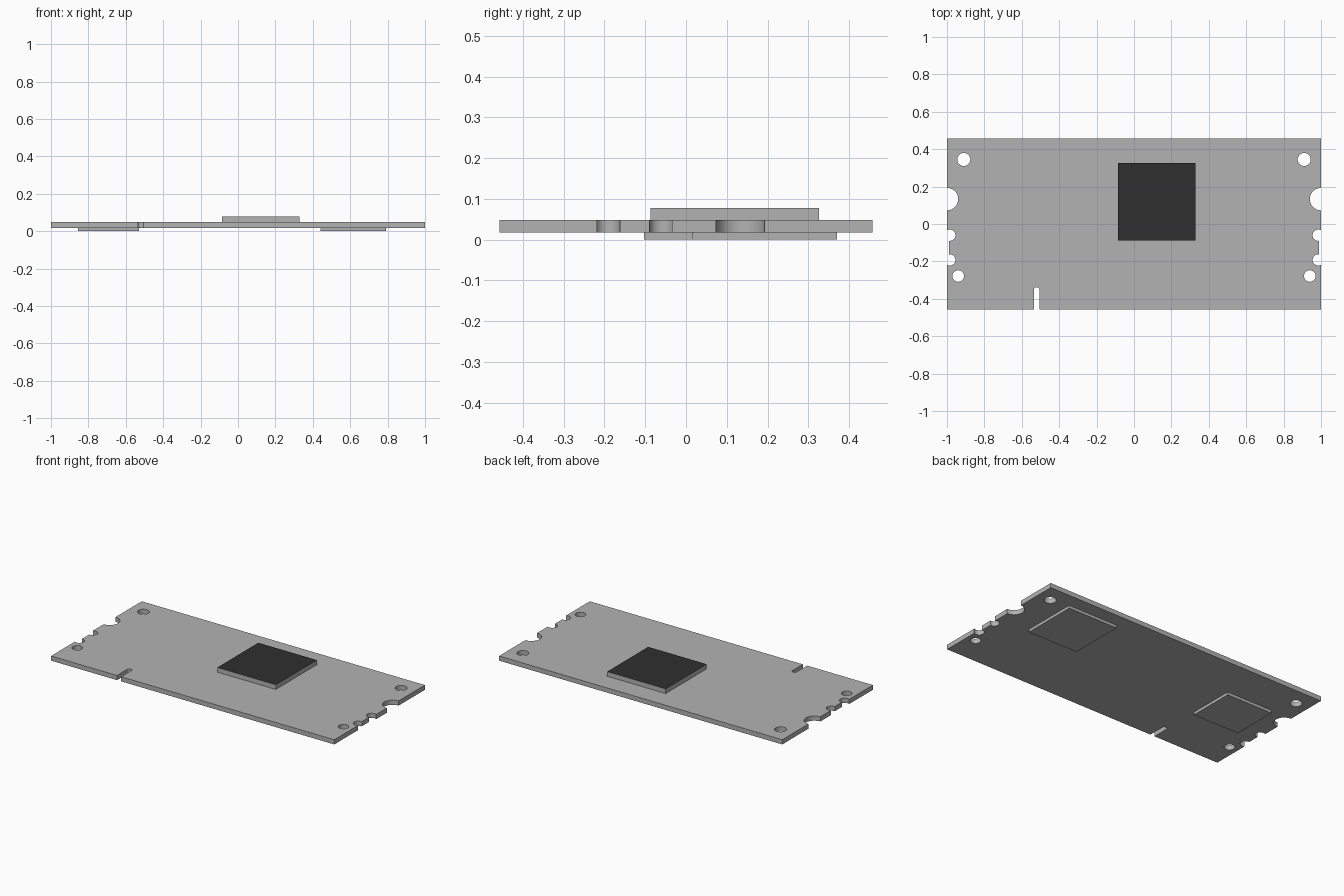
import bpy, bmesh, math

cube = bpy.data.objects.get("Cube")
if cube:
    bpy.data.objects.remove(cube, do_unlink=True)


def material(name, value):
    m = bpy.data.materials.new(name)
    m.use_nodes = True
    m.diffuse_color = (value, value, value, 1)
    m.node_tree.nodes["Principled BSDF"].inputs["Base Color"].default_value = (value, value, value, 1)
    return m


grey = material("board grey", 0.45)
black = material("chip black", 0.029)


def arc(cx, cy, r, start, end, steps=20):
    """Points along an arc, angles in degrees."""
    return [(cx + r * math.cos(math.radians(start + (end - start) * i / steps)),
             cy + r * math.sin(math.radians(start + (end - start) * i / steps)))
            for i in range(steps + 1)]


def add_object(name, bm, mats):
    mesh = bpy.data.meshes.new(name)
    bm.to_mesh(mesh)
    bm.free()
    for m in mats:
        mesh.materials.append(m)
    ob = bpy.data.objects.new(name, mesh)
    bpy.context.collection.objects.link(ob)
    return ob


def plate(name, loops, z0, z1):
    """Solid plate from an outline and hole loops."""
    curve = bpy.data.curves.new(name + "_profile", 'CURVE')
    curve.dimensions = '2D'
    curve.fill_mode = 'BOTH'
    curve.extrude = (z1 - z0) / 2
    for pts in loops:
        spline = curve.splines.new('POLY')
        spline.points.add(len(pts) - 1)
        for p, (x, y) in zip(spline.points, pts):
            p.co = (x, y, 0, 1)
        spline.use_cyclic_u = True
    temp = bpy.data.objects.new(name + "_profile", curve)
    mesh = bpy.data.meshes.new_from_object(temp)
    bm = bmesh.new()
    bm.from_mesh(mesh)
    bpy.data.objects.remove(temp)
    bpy.data.curves.remove(curve)
    bpy.data.meshes.remove(mesh)
    bmesh.ops.remove_doubles(bm, verts=bm.verts, dist=1e-5)
    bmesh.ops.recalc_face_normals(bm, faces=bm.faces)
    bmesh.ops.translate(bm, verts=bm.verts, vec=(0, 0, (z0 + z1) / 2))
    for f in bm.faces:
        f.material_index = 0
    return add_object(name, bm, [grey])


def box(name, x0, x1, y0, y1, z0, z1, top=None):
    bm = bmesh.new()
    bmesh.ops.create_cube(bm, size=1)
    bmesh.ops.scale(bm, verts=bm.verts, vec=(x1 - x0, y1 - y0, z1 - z0))
    bmesh.ops.translate(bm, verts=bm.verts,
                        vec=((x0 + x1) / 2, (y0 + y1) / 2, (z0 + z1) / 2))
    bm.normal_update()
    if top:
        for f in bm.faces:
            f.material_index = 1 if f.normal.z > 0.5 else 0
    return add_object(name, bm, [grey, top] if top else [grey])


# Notched short edge, going up the +x side
HALF_Y = 0.457
cx, r = 0.985, 0.03
mouth = math.degrees(math.acos((1 - cx) / r))
inner = math.degrees(math.acos((0.988 - cx) / r))
side = [(1, -HALF_Y)]
side += arc(cx, -0.192, r, 360 - mouth, inner)      # lower small notch
side += arc(cx, -0.06, r, 360 - inner, mouth)       # upper small notch
side += arc(1, 0.133, 0.06, 270, 90)                # large notch
side += [(1, HALF_Y)]

# Full outline: right edge, mirrored left edge, key slot in the front edge
slot_x, slot_r, slot_y = -0.52, 0.015, -0.353
outline = side + [(-x, y) for x, y in reversed(side)]
outline += [(slot_x - slot_r, -HALF_Y)]
outline += arc(slot_x, slot_y, slot_r, 180, 0)
outline += [(slot_x + slot_r, -HALF_Y)]

holes = []
for s in (-1, 1):
    holes.append(arc(s * 0.91, 0.345, 0.035, 0, 348.75, 31))
    holes.append(arc(s * 0.94, -0.278, 0.031, 0, 348.75, 31))

board = plate("circuit_board", [outline] + holes, 0.018, 0.048)

# Chips: one above, two below
box("top_chip", -0.085, 0.328, -0.087, 0.326, 0.048, 0.078, black)
box("bottom_chip_left", 0.44, 0.79, 0.015, 0.37, 0.0, 0.018)
box("bottom_chip_right", -0.855, -0.53, -0.103, 0.195, 0.0, 0.018)

# Smooth hole and notch walls, keep the rims sharp
bpy.ops.object.select_all(action='DESELECT')
board.select_set(True)
bpy.context.view_layer.objects.active = board
bpy.ops.object.shade_smooth_by_angle(angle=math.radians(30))
